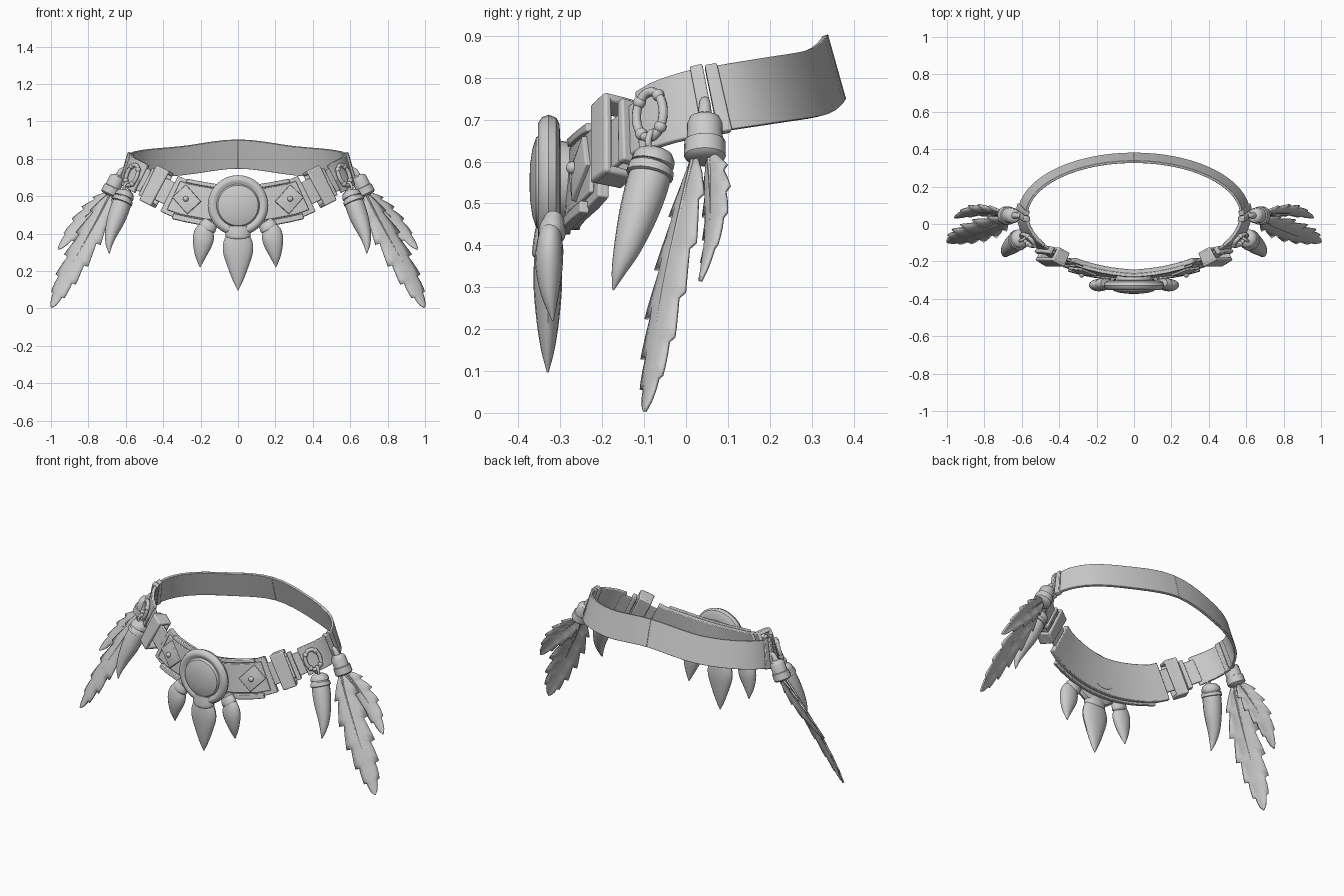
import bpy, bmesh, math
from mathutils import Vector as V

if "Cube" in bpy.data.objects:
    bpy.data.objects.remove(bpy.data.objects["Cube"])

# ---------- helpers ----------
KEYS = [(-30, .585), (0, .545), (30, .585), (47, .65), (67, .71), (90, .745),
        (120, .77), (150, .79), (180, .825), (210, .79)]

def catmull(p0, p1, p2, p3, t):
    return 0.5 * (2*p1 + (p2-p0)*t + (2*p0-5*p1+4*p2-p3)*t*t + (3*p1-p0-3*p2+p3)*t**3)

def centre(deg):
    """Belt centreline; 0 = front, 90 = right side, 180 = back."""
    k = abs(deg)
    i = max(j for j in range(1, len(KEYS)-2) if KEYS[j][0] <= k)
    t = (k-KEYS[i][0]) / (KEYS[i+1][0]-KEYS[i][0])
    z = catmull(*[KEYS[i+d][1] for d in (-1, 0, 1, 2)], t)
    a = math.radians(deg)
    return V((.595*math.sin(a), .05-(.32 if k < 90 else .305)*math.cos(a), z))

def frame(deg):
    """Point, tangent, up and outward axes on the belt surface."""
    if deg >= 179.4:
        t = V((-1, 0, 0))
    else:
        t = (centre(deg+.5)-centre(deg-.5)).normalized()
    nh = V((t.y, -t.x, 0)).normalized()
    up = nh.cross(t)
    up = up if up.z > 0 else -up
    up = (up - nh*(.05 + .23*min(1, abs(deg)/60))).normalized()
    n = t.cross(up)
    n = n if n.dot(nh) > 0 else -n
    return centre(deg), t, up, n.normalized()

def make(name, bm, mirror=True, bevel=0, solid=0):
    bmesh.ops.recalc_face_normals(bm, faces=bm.faces)
    me = bpy.data.meshes.new(name)
    bm.to_mesh(me)
    bm.free()
    ob = bpy.data.objects.new(name, me)
    bpy.context.collection.objects.link(ob)
    bpy.ops.object.select_all(action='DESELECT')
    ob.select_set(True)
    bpy.context.view_layer.objects.active = ob
    bpy.ops.object.shade_smooth_by_angle(angle=math.radians(40))
    if solid:
        m = ob.modifiers.new("Solid", 'SOLIDIFY')
        m.thickness, m.offset = solid, 0
    if bevel:
        m = ob.modifiers.new("Bevel", 'BEVEL')
        m.width, m.segments, m.limit_method, m.angle_limit = bevel, 2, 'ANGLE', math.radians(50)
    if mirror:
        m = ob.modifiers.new("Mirror", 'MIRROR')
        m.use_clip = True
        m.merge_threshold = .0005
    return ob

def skin(bm, rings, closed=False):
    vr = [[bm.verts.new(p) for p in r] for r in rings]
    n = len(vr[0])
    for i in range(len(vr) - (0 if closed else 1)):
        a, b = vr[i], vr[(i+1) % len(vr)]
        for j in range(n):
            bm.faces.new((a[j], a[(j+1) % n], b[(j+1) % n], b[j]))
    if not closed:
        bm.faces.new(vr[0])
        bm.faces.new(vr[-1])

def band(name, d0, d1, parts, mirror=True, bevel=.004):
    """Strips along the belt; each part = (v0, v1, out0, out1)."""
    bm = bmesh.new()
    n = max(3, int(abs(d1-d0)/6))
    for v0, v1, o0, o1 in parts:
        rings = []
        for i in range(n+1):
            p, t, u, o = frame(d0+(d1-d0)*i/n)
            rings.append([p+u*v+o*w for v, w in ((v0, o0), (v1, o0), (v1, o1), (v0, o1))])
        skin(bm, rings)
    return make(name, bm, mirror, bevel)

def curve(pts, steps=4):
    out, q = [], [V(p) for p in pts]
    q = [2*q[0]-q[1]] + q + [2*q[-1]-q[-2]]
    for i in range(1, len(q)-2):
        out += [catmull(*q[i-1:i+3], s/steps) for s in range(steps)]
    return out + [q[-2]]

def loft(name, rows, mirror=True, axis=None, hint=(0, 1, 0), smooth=True, seg=16):
    """Elliptic sections; rows = (x, y, z, radius a, radius b)."""
    if smooth:
        pts = curve([r[:3] for r in rows])
        rad = curve([(r[3], r[4], 0) for r in rows])
    else:
        pts, rad = [V(r[:3]) for r in rows], [V((r[3], r[4], 0)) for r in rows]
    rings = []
    for i, p in enumerate(pts):
        t = V(axis) if axis else (pts[min(i+1, len(pts)-1)]-pts[max(i-1, 0)]).normalized()
        a = t.cross(V(hint)).normalized()
        b = a.cross(t)
        rings.append([p + a*rad[i].x*math.cos(k*math.tau/seg) + b*rad[i].y*math.sin(k*math.tau/seg)
                      for k in range(seg)])
    bm = bmesh.new()
    skin(bm, rings)
    return make(name, bm, mirror)

def hoop(name, c, a, b, ra, rb, r):
    n = a.cross(b)
    rings = []
    for i in range(28):
        s = i*math.tau/28
        d = a*math.cos(s) + b*math.sin(s)
        p = c + a*ra*math.cos(s) + b*rb*math.sin(s)
        rings.append([p + d*r*math.cos(k*math.tau/10) + n*r*math.sin(k*math.tau/10) for k in range(10)])
    bm = bmesh.new()
    skin(bm, rings, True)
    return make(name, bm)

def bead(name, c, r):
    bm = bmesh.new()
    bmesh.ops.create_uvsphere(bm, u_segments=12, v_segments=8, radius=r)
    bmesh.ops.translate(bm, verts=bm.verts, vec=c)
    return make(name, bm)

def feather(name, path, half, barbs):
    """Cambered blade with saw-tooth barbs and a raised quill."""
    spine, half = curve(path, 12), V(half)
    nrm = half.cross(spine[-1]-spine[0]).normalized()
    m = len(spine)-1
    def at(t):
        f = min(t*m, m-1e-6)
        return spine[int(f)].lerp(spine[int(f)+1], f-int(f))
    rows = []
    for k in range(barbs):
        for f in (0, .35, .7, .97):
            rows.append(((k+f)/barbs, f))
    bm = bmesh.new()
    prev = None
    for t, f in rows + [(1, 0)]:
        env = max(.03, math.sin(math.pi*min(1, t**.75*.97+.03))**.7)
        cur = []
        for s in (-1, -.5, 0, .5, 1):
            tt = max(0, min(1, t + abs(s)*.05*env))
            cut = .72+.34*f if abs(s) == 1 else 1
            cur.append(bm.verts.new(at(tt) + half*s*env*cut + nrm*.014*s*s*env))
        if prev:
            for j in range(4):
                bm.faces.new((prev[j], prev[j+1], cur[j+1], cur[j]))
        prev = cur
    make(name, bm, solid=.008)
    loft(name+"_quill", [(*p, .008*(1-.8*i/(len(path)-1)),)*1 + (.008*(1-.8*i/(len(path)-1)),)
                         for i, p in enumerate(path)], seg=8)

# ---------- belt straps ----------
band("back_strap", 95, 180, [(-.08, .08, -.008, .006)], bevel=.002)
band("front_strap", -63, 63, [(-.065, .065, -.012, .002)], mirror=False)
band("side_patch", 60, 88, [(-.083, .083, -.01, .01)])
band("side_wrap_front", 86, 91, [(-.088, .088, -.016, .02)])
band("side_wrap_back", 92, 97.5, [(-.085, .085, -.014, .015)])

# ---------- front panel with raised layer and trim ----------
band("front_panel", -38, 38, [(-.108, .105, -.022, .006)], mirror=False)
band("front_panel_layer", -35, 35, [(-.085, .085, .004, .016)], mirror=False)
band("front_trim", -31, 31, [(-.12, -.09, .0, .024), (.088, .11, .0, .02)], mirror=False)

# ---------- buckle loops ----------
band("buckle_loop", 42.5, 51, [(-.105, .105, .028, .048), (-.105, .105, -.035, -.018),
                             (.085, .105, -.03, .04), (-.105, -.085, -.03, .04)], bevel=.007)
band("buckle_keeper", 52, 55, [(-.082, .082, -.022, .02)], bevel=.005)

# ---------- diamond plates with beads ----------
p, t, u, o = frame(27)
bm = bmesh.new()
ca, sa = math.cos(math.radians(36)), math.sin(math.radians(36))
ax, ay = t*ca+u*sa, u*ca-t*sa
skin(bm, [[p + ax*x*s*.062 + ay*y*s*.05 + o*h for x, y in ((-1, -1), (1, -1), (1, 1), (-1, 1))]
          for s, h in ((1, .01), (1, .026), (.3, .036))])
make("diamond_plate", bm, bevel=.003)
bead("diamond_bead", p+o*.038, .015)

# ---------- central medallion ----------
loft("medallion", [(0, y, .55, r, r) for y, r in (
    (-.25, .09), (-.3, .1), (-.302, .14), (-.31, .155), (-.328, .162), (-.344, .156), (-.353, .142),
    (-.352, .128), (-.345, .119), (-.345, .115), (-.358, .108), (-.367, .08), (-.372, .045), (-.374, .004))],
    mirror=False, axis=(0, -1, 0), hint=(0, 0, 1), smooth=False, seg=40)

# ---------- front teeth ----------
loft("centre_tooth", [(0, -.33, z, a, b) for z, a, b in (
    (.45, .03, .02), (.41, .05, .027), (.36, .076, .033), (.3, .08, .034),
    (.22, .055, .027), (.15, .028, .016), (.096, .002, .002))], mirror=False)
loft("centre_tooth_cap", [(0, -.33, z, a, b) for z, a, b in (
    (.44, .06, .03), (.4, .068, .036), (.375, .06, .036), (.365, .03, .02))], mirror=False)
loft("side_tooth", [(.15, -.318, .455, .025, .02), (.178, -.325, .41, .052, .03),
                    (.188, -.327, .355, .054, .033), (.199, -.325, .285, .032, .022),
                    (.203, -.318, .22, .002, .002)])
loft("side_tooth_cap", [(.145, -.315, .46, .04, .025), (.165, -.32, .43, .048, .033),
                        (.175, -.322, .412, .03, .025)])

# ---------- side rings and horns ----------
p, t, u, o = frame(67.5)
c = p+o*.022-u*.005
hoop("horn_ring", c, t, u, .042, .058, .011)
for i in range(4):
    s = math.tau*(i+.5)/4
    bead("ring_bead", c + t*.042*math.cos(s) + u*.058*math.sin(s), .015)
hoop("horn_link", V((.592, -.08, .645)), V((.8, -.5, .2)).normalized(), V((-.15, .1, 1)).normalized(), .02, .026, .008)
loft("horn", [(.6, -.075, .615, .042, .042), (.622, -.088, .56, .051, .051), (.65, -.112, .48, .049, .047),
              (.678, -.138, .4, .034, .034), (.689, -.16, .34, .018, .018), (.688, -.174, .293, .002, .002)])
loft("horn_collar", [(.596, -.072, .632, .02, .02), (.599, -.074, .622, .042, .042), (.605, -.077, .607, .051, .051),
                     (.61, -.08, .594, .052, .052), (.611, -.081, .59, .047, .047), (.614, -.083, .585, .055, .055),
                     (.621, -.087, .567, .057, .057), (.623, -.088, .562, .045, .045)], smooth=False)

# ---------- feather caps and feathers ----------
loft("feather_cap", [(.64, .045, .712, .02, .02), (.643, .045, .705, .036, .036), (.648, .045, .692, .042, .042),
                     (.668, .045, .65, .043, .043), (.669, .045, .648, .049, .049), (.685, .045, .613, .05, .05),
                     (.688, .045, .606, .043, .043), (.69, .045, .602, .02, .02)], smooth=False)
loft("feather_cap_loop", [(.605, .045, .745, .012, .012), (.625, .045, .735, .014, .014),
                          (.645, .045, .7, .018, .018)])
feather("long_feather", [(.68, .02, .615), (.755, -.015, .47), (.855, -.055, .29), (.94, -.08, .13),
                         (.997, -.098, .004)], (.062, .046, .032), 6)
feather("short_feather", [(.685, .055, .62), (.765, .06, .54), (.86, .058, .44), (.96, .035, .315)],
        (.042, .03, .036), 5)
